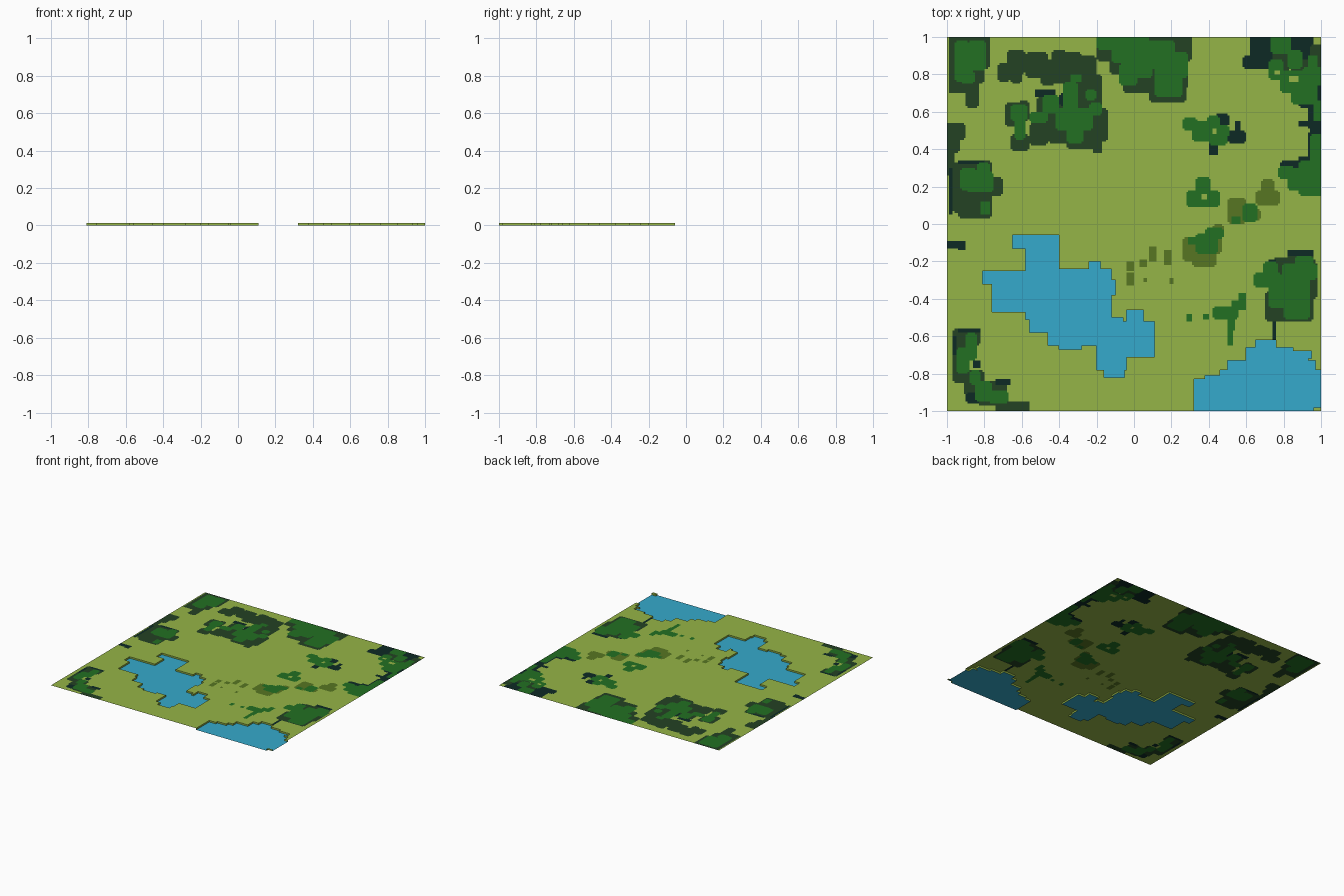
import bpy

# A thin stepped map: patches are painted on a grid of 0.01 cells, then each
# colour becomes one sheet object. Patch = (x0, y0, x1, y1) in hundredths.
N = 200
TOP, WATER = 0.013, 0.0
COLOURS = {
    "grass": (0.300, 0.462, 0.063),
    "forest_shade": (0.017, 0.054, 0.017),
    "deep_shade": (0.004, 0.023, 0.018),
    "scrub": (0.095, 0.180, 0.016),
    "canopy": (0.016, 0.160, 0.016),
    "water": (0.036, 0.402, 0.604),
}
grid = [["grass"] * N for _ in range(N)]


def paint(kind, patches):
    """Fill patches, clipping the corner cells so outlines look worn."""
    for x0, y0, x1, y1 in patches:
        clip = kind != "water" and min(x1 - x0, y1 - y0) > 5
        for j in range(y0, y1):
            for i in range(x0, x1):
                corner = i in (x0, x1 - 1) and j in (y0, y1 - 1)
                edge = abs(i) in (99, 100) or abs(j) in (99, 100)
                if not (clip and corner and not edge):
                    grid[j + 100][i + 100] = kind


# north-west corner wood
paint("forest_shade", [(-99, 83, -77, 100), (-99, 70, -86, 84), (-88, 75, -80, 84),
                       (-90, 62, -83, 76)])
paint("canopy", [(-96, 76, -88, 98), (-89, 82, -79, 98), (-93, 75, -85, 82)])

# north wood, upper and lower groves
paint("forest_shade", [(-73, 76, -66, 86), (-68, 80, -58, 93), (-66, 75, -60, 82),
                       (-58, 78, -46, 92), (-48, 75, -36, 88), (-44, 87, -36, 93),
                       (-37, 72, -28, 92), (-29, 77, -20, 90), (-36, 60, -17, 80),
                       (-50, 74, -42, 80)])
paint("forest_shade", [(-69, 52, -58, 65), (-66, 39, -56, 48), (-62, 55, -56, 66),
                       (-56, 42, -46, 54), (-46, 43, -34, 60), (-36, 40, -20, 55),
                       (-22, 38, -17, 60), (-24, 44, -14, 62), (-52, 53, -38, 68)])
paint("deep_shade", [(-53, 68, -42, 72), (-40, 63, -32, 70)])
paint("canopy", [(-66, 55, -57, 64), (-64, 45, -58, 56), (-49, 59, -40, 69),
                 (-56, 54, -46, 60), (-42, 50, -22, 62), (-38, 60, -30, 76),
                 (-36, 43, -27, 52), (-24, 58, -17, 65), (-34, 76, -28, 80),
                 (-26, 66, -20, 72)])

# north central wood
paint("forest_shade", [(-20, 87, 31, 100), (-13, 80, 0, 90), (-6, 70, 10, 90),
                       (8, 65, 28, 92), (20, 72, 29, 96), (0, 73, 12, 88)])
paint("canopy", [(-20, 93, -8, 100), (-12, 86, 8, 100), (-4, 78, 10, 90), (6, 83, 22, 98),
                 (11, 68, 26, 84), (20, 78, 29, 92), (-8, 74, 2, 86)])

# north-east wood
paint("deep_shade", [(58, 83, 66, 90), (62, 83, 74, 100), (74, 92, 90, 100),
                     (84, 84, 96, 100), (88, 62, 97, 74), (93, 50, 100, 76),
                     (88, 52, 96, 55)])
paint("forest_shade", [(74, 82, 84, 98), (84, 76, 94, 88), (94, 74, 100, 96)])
paint("canopy", [(73, 91, 84, 100), (72, 77, 80, 88), (78, 70, 92, 82), (82, 83, 90, 93),
                 (84, 64, 98, 76), (90, 74, 100, 84), (93, 82, 98, 90), (96, 55, 100, 66)])
paint("grass", [(83, 76, 88, 79), (75, 80, 78, 82)])

# east edge wood
paint("deep_shade", [(78, 26, 90, 34), (88, 31, 97, 36), (93, 33, 100, 50)])
paint("canopy", [(77, 24, 86, 31), (82, 18, 100, 30), (88, 15, 100, 34), (94, 30, 100, 48)])

# west edge woods
paint("forest_shade", [(-100, 45, -90, 54), (-100, 38, -93, 46), (-100, 26, -96, 40),
                       (-97, 6, -88, 33), (-94, 3, -76, 34), (-80, 15, -70, 25)])
paint("deep_shade", [(-99, 5, -97, 30), (-94, 32, -80, 34), (-100, -13, -90, -9),
                     (-94, -14, -90, -12)])
paint("canopy", [(-93, 18, -84, 30), (-90, 17, -75, 28), (-84, 26, -77, 33),
                 (-82, 5, -77, 12)])

# south-west wood
paint("forest_shade", [(-97, -85, -88, -56), (-88, -65, -82, -56), (-91, -92, -80, -78),
                       (-84, -97, -68, -84), (-74, -100, -56, -95)])
paint("deep_shade", [(-97, -70, -95, -60), (-90, -96, -82, -90), (-86, -77, -82, -73),
                     (-74, -86, -66, -83), (-94, -58, -82, -56)])
paint("canopy", [(-95, -80, -88, -66), (-90, -73, -84, -58), (-88, -86, -82, -78),
                 (-85, -95, -76, -84), (-78, -96, -67, -89)])

# meadow scrub and scattered groves
paint("scrub", [(65, 10, 78, 18), (68, 16, 75, 24), (50, 0, 60, 14), (57, 2, 68, 8),
                (26, -20, 34, -7), (31, -23, 44, -14), (36, -16, 47, -6), (42, -6, 48, 0),
                (8, -20, 12, -12), (16, -22, 20, -14), (3, -23, 7, -19), (-4, -25, 0, -20),
                (-4, -33, 0, -26), (19, -32, 21, -29), (5, -31, 7, -29)])
paint("deep_shade", [(43, 52, 51, 59), (50, 43, 60, 50), (54, 48, 57, 55), (40, 37, 45, 45)])
paint("canopy", [(26, 50, 34, 57), (31, 44, 42, 55), (39, 51, 46, 58), (40, 42, 50, 48),
                 (44, 46, 51, 53),
                 (33, 15, 41, 25), (28, 9, 46, 18), (58, 1, 66, 11), (52, 0, 57, 4),
                 (33, -16, 45, -5), (38, -8, 48, -2), (29, -11, 34, -7),
                 (42, -51, 56, -44), (50, -57, 54, -44), (52, -46, 60, -41),
                 (56, -42, 60, -37), (37, -51, 40, -48), (28, -52, 31, -48),
                 (50, -65, 53, -56)])
paint("grass", [(36, 13, 39, 16)])

# south-east wood
paint("forest_shade", [(70, -52, 96, -36), (74, -36, 97, -18), (82, -21, 96, -15),
                       (90, -40, 98, -20)])
paint("deep_shade", [(72, -25, 76, -19), (82, -17, 96, -14), (74, -64, 76, -52)])
paint("canopy", [(64, -34, 79, -26), (69, -27, 77, -20), (72, -45, 94, -28),
                 (80, -51, 94, -40), (79, -30, 98, -21), (86, -24, 96, -17)])

# lakes
paint("water", [(-65, -13, -40, -6), (-58, -27, -40, -12), (-81, -32, -58, -25),
                (-76, -47, -58, -32), (-58, -51, -12, -24), (-24, -26, -18, -20),
                (-12, -38, -10, -30), (-56, -58, -14, -50), (-46, -65, -6, -58),
                (-40, -67, -28, -65), (-15, -60, -6, -50), (-20, -78, -4, -56),
                (-16, -82, -5, -78), (-6, -71, 11, -52), (-4, -53, 5, -46)])
paint("water", [(32, -100, 100, -83), (38, -83, 100, -81), (46, -81, 100, -78),
                (50, -78, 97, -73), (60, -73, 93, -68), (60, -68, 85, -66),
                (65, -66, 76, -62), (85, -72, 95, -68)])
paint("grass", [(96, -100, 100, -98)])


def sheet(name, quads):
    """One flat-shaded object from a list of four-corner faces."""
    index, faces = {}, []
    for q in quads:
        faces.append([index.setdefault(p, len(index)) for p in q])
    verts = [(i / 100 - 1, j / 100 - 1, z) for i, j, z in index]
    mesh = bpy.data.meshes.new(name)
    mesh.from_pydata(verts, [], faces)
    obj = bpy.data.objects.new(name, mesh)
    bpy.context.collection.objects.link(obj)
    return obj


mats = {}
for name, rgb in COLOURS.items():
    mats[name] = bpy.data.materials.new(name)
    mats[name].diffuse_color = (*rgb, 1)

# flat sheets, with each row's equal cells merged into one strip
for kind in COLOURS:
    z, quads = (WATER if kind == "water" else TOP), []
    for j in range(N):
        i = 0
        while i < N:
            k = i
            while k < N and grid[j][k] == grid[j][i]:
                k += 1
            if grid[j][i] == kind:
                quads.append([(i, j, z), (k, j, z), (k, j + 1, z), (i, j + 1, z)])
            i = k
    sheet(kind + "_sheet", quads).data.materials.append(mats[kind])

# lake banks: low walls facing the water wherever it meets land
banks = []
for j in range(N):
    for i in range(N):
        if grid[j][i] != "water":
            continue
        for dx, dy, a, b in ((-1, 0, (i, j), (i, j + 1)), (1, 0, (i + 1, j + 1), (i + 1, j)),
                             (0, -1, (i + 1, j), (i, j)), (0, 1, (i, j + 1), (i + 1, j + 1))):
            u, v = i + dx, j + dy
            if 0 <= u < N and 0 <= v < N and grid[v][u] != "water":
                banks.append([(*a, WATER), (*b, WATER), (*b, TOP), (*a, TOP)])
sheet("lake_banks", banks).data.materials.append(mats["grass"])
